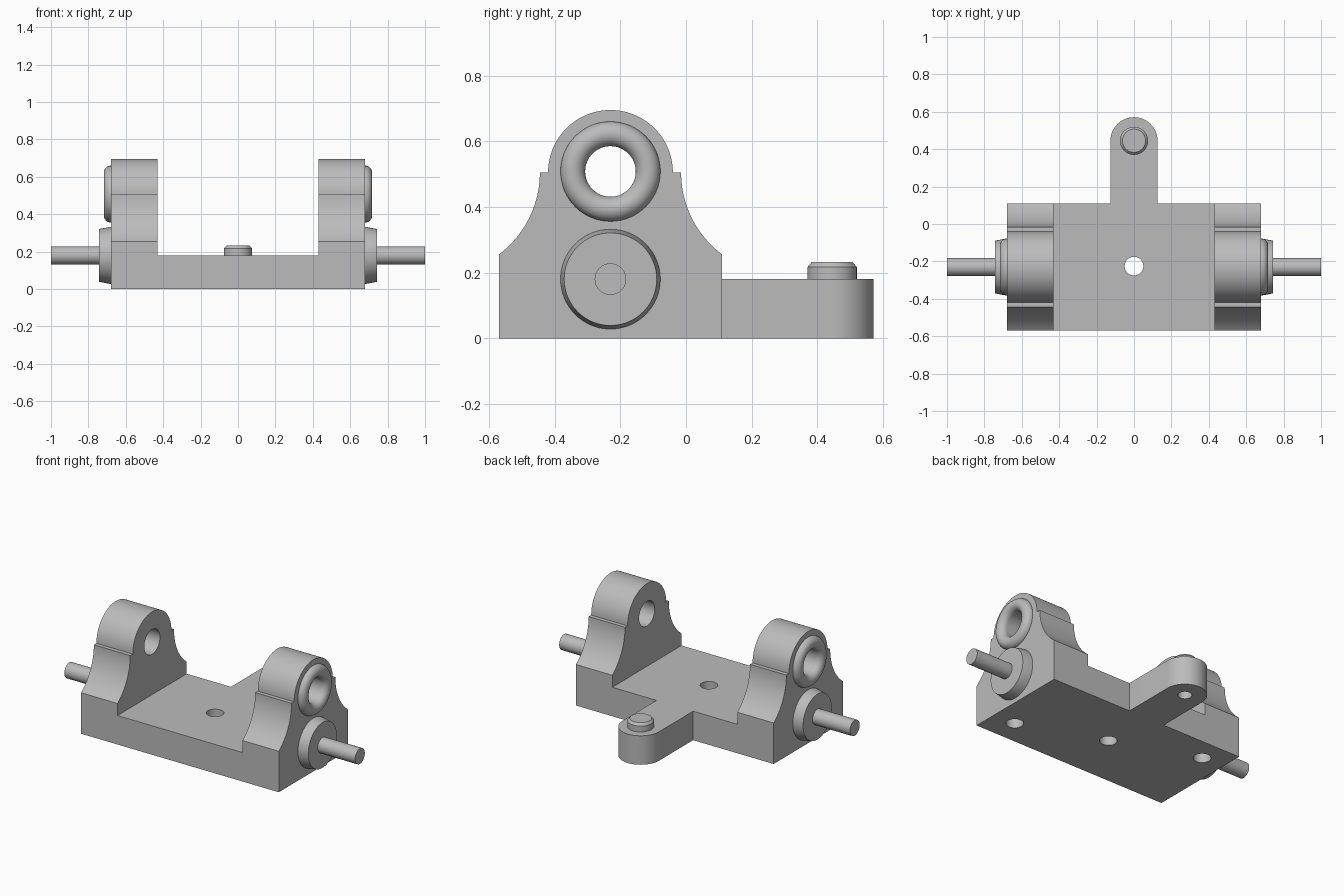
import bpy, bmesh
from math import pi, sin, cos, atan2
from mathutils import Vector, Matrix

cube = bpy.data.objects.get("Cube")
if cube:
    bpy.data.objects.remove(cube, do_unlink=True)

grey = bpy.data.materials.new("plain grey")
grey.use_nodes = True
grey.diffuse_color = (0.5, 0.5, 0.5, 1)
grey.node_tree.nodes["Principled BSDF"].inputs["Base Color"].default_value = (0.5, 0.5, 0.5, 1)

MID_Y = -0.23      # shared axis of uprights, collars and axles
HALF_X = 0.68      # half width of the bracket
DECK = 0.18        # height of the base plate
EYE_Z = 0.505      # height of the upright bores
PEG_Y = 0.445      # centre of the rounded tongue end


def make_object(name, bm):
    bmesh.ops.recalc_face_normals(bm, faces=bm.faces)
    mesh = bpy.data.meshes.new(name)
    bm.to_mesh(mesh)
    bm.free()
    mesh.materials.append(grey)
    obj = bpy.data.objects.new(name, mesh)
    bpy.context.collection.objects.link(obj)
    return obj


def prism(name, outline, offset):
    """Extrude a closed outline of 3D points along an offset."""
    bm = bmesh.new()
    face = bm.faces.new([bm.verts.new(p) for p in outline])
    extruded = bmesh.ops.extrude_face_region(bm, geom=[face])["geom"]
    bmesh.ops.translate(bm, vec=offset, verts=[v for v in extruded if isinstance(v, bmesh.types.BMVert)])
    return make_object(name, bm)


def lathe(name, profile, centre, axis, closed=False):
    """Turn (radius, height) points around an axis through centre."""
    bm = bmesh.new()
    verts = [bm.verts.new((r, 0, h)) for r, h in profile]
    edges = [bm.edges.new(pair) for pair in zip(verts, verts[1:])]
    if closed:
        edges.append(bm.edges.new((verts[-1], verts[0])))
    bmesh.ops.spin(bm, geom=verts + edges, cent=(0, 0, 0), axis=(0, 0, 1),
                   angle=2 * pi, steps=64, use_merge=True)
    bmesh.ops.remove_doubles(bm, verts=bm.verts, dist=1e-5)
    turn = Vector((0, 0, 1)).rotation_difference(Vector(axis)).to_matrix().to_4x4()
    bmesh.ops.transform(bm, matrix=Matrix.Translation(centre) @ turn, verts=bm.verts)
    return make_object(name, bm)


def drum(name, radius, length, centre, axis):
    return lathe(name, [(0, 0), (radius, 0), (radius, length), (0, length)], centre, axis)


def combine(target, tool, operation):
    """Apply a boolean and discard the tool object."""
    mod = target.modifiers.new("combine", "BOOLEAN")
    mod.operation, mod.solver, mod.object = operation, "EXACT", tool
    bpy.context.view_layer.objects.active = target
    bpy.ops.object.modifier_apply(modifier=mod.name)
    bpy.data.objects.remove(tool, do_unlink=True)


def arc(cx, cy, radius, start, end, steps):
    return [(cx + radius * cos(start + (end - start) * i / steps),
             cy + radius * sin(start + (end - start) * i / steps)) for i in range(steps + 1)]


# Base plate with rounded tongue at the back
tongue = arc(0, PEG_Y, 0.126, 0, pi, 32)
plan = [(-HALF_X, -0.57), (HALF_X, -0.57), (HALF_X, 0.11), (0.126, 0.11)]
plan += tongue + [(-0.126, 0.11), (-HALF_X, 0.11)]
bracket = prism("bracket", [(x, y, 0) for x, y in plan], (0, 0, DECK))

# Uprights: flared concave flanks, small shoulders and a round crown
flare = arc(0.5275, EYE_Z, 0.3125, pi + atan2(0.25, 0.1875), pi, 20)
crown = arc(0, EYE_Z, 0.19, 0, pi, 40)
side = [(0.34, 0)] + flare + crown + [(-y, z) for y, z in reversed(flare)] + [(-0.34, 0)]
for s in (-1, 1):
    upright = prism("upright", [(s * 0.43, MID_Y + y, z) for y, z in side], (s * 0.25, 0, 0))
    combine(bracket, upright, "UNION")

# Bores through the uprights and base, blind holes underneath
UP, ALONG = (0, 0, 1), (1, 0, 0)
combine(bracket, drum("eye_bore", 0.077, 2, (-1, MID_Y, EYE_Z + 0.003), ALONG), "DIFFERENCE")
for x, y, radius, depth in ((0, -0.225, 0.05, 0.3), (0.53, -0.415, 0.05, 0.15),
                            (-0.53, -0.035, 0.05, 0.15), (0, PEG_Y, 0.04, 0.12)):
    combine(bracket, drum("hole", radius, depth + 0.1, (x, y, -0.1), UP), "DIFFERENCE")

# Peg on the tongue
lathe("peg", [(0, -0.01), (0.075, -0.01), (0.075, 0.037), (0.062, 0.052), (0, 0.052)],
      (0, PEG_Y, DECK), UP)

# Rounded eye rims, tapered collars and axles on both sides
rim = [(0.077, -0.01)] + [(0.1145 - r, h) for r, h in arc(0, 0, 0.0375, 0, pi, 16)] + [(0.152, -0.01)]
for s, label in ((1, "left"), (-1, "right")):
    out = (s, 0, 0)
    lathe(label + "_eye_rim", rim, (s * HALF_X, MID_Y, EYE_Z + 0.003), out, closed=True)
    lathe(label + "_collar", [(0, -0.01), (0.152, -0.01), (0.152, 0.005), (0.141, 0.063), (0, 0.063)],
          (s * HALF_X, MID_Y, DECK), out)
    drum(label + "_axle", 0.048, 0.28, (s * 0.72, MID_Y, DECK), out)

# Smooth the round surfaces, keep hard edges
bpy.ops.object.select_all(action="DESELECT")
for obj in bpy.context.scene.objects:
    if obj.type == "MESH":
        obj.select_set(True)
        bpy.context.view_layer.objects.active = obj
bpy.ops.object.shade_smooth_by_angle(angle=0.45)
